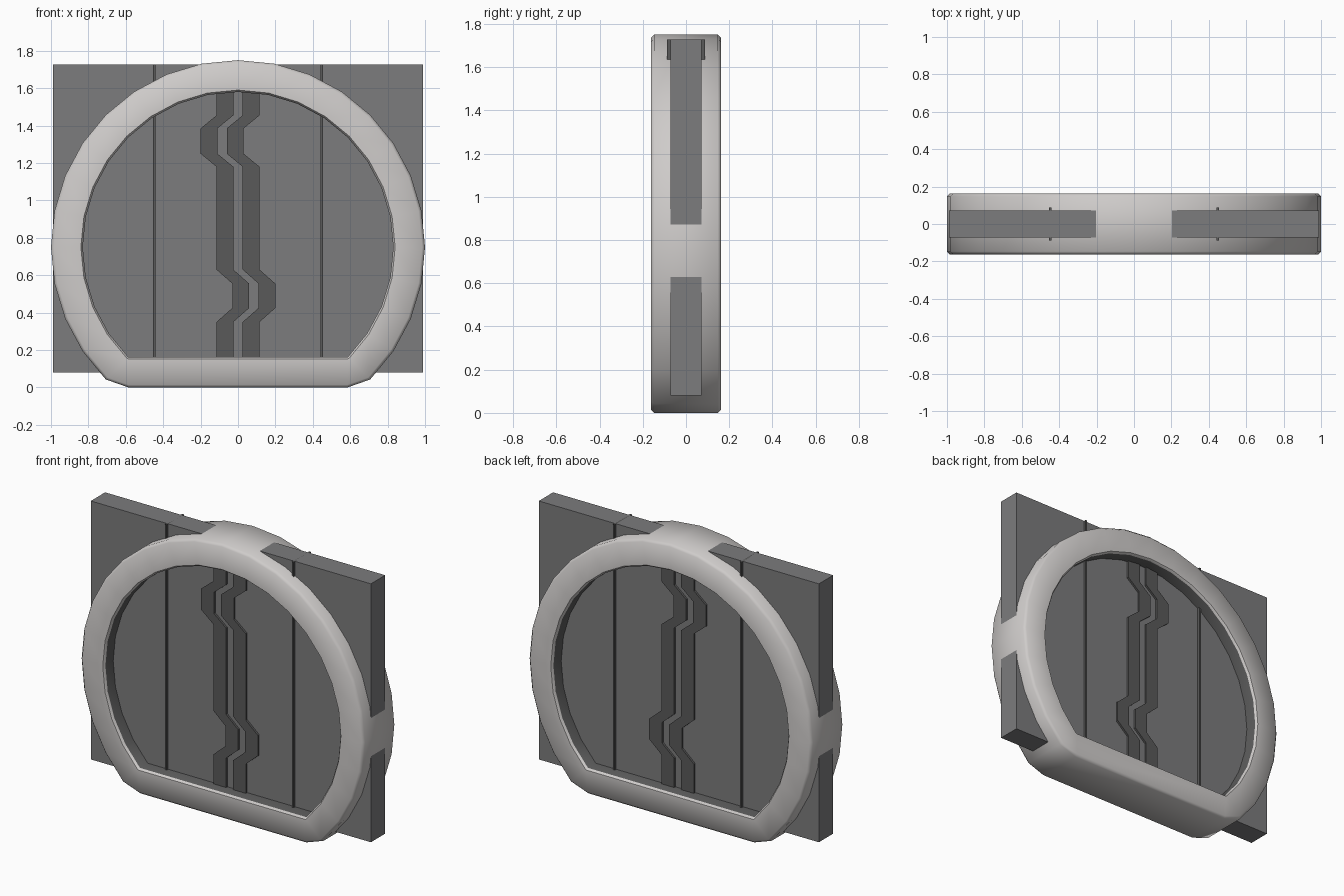
import bpy, bmesh, math

if "Cube" in bpy.data.objects:
    bpy.data.objects.remove(bpy.data.objects["Cube"])


def material(name, rgb):
    m = bpy.data.materials.new(name)
    m.diffuse_color = (*rgb, 1)
    m.use_nodes = True
    m.node_tree.nodes["Principled BSDF"].inputs["Base Color"].default_value = m.diffuse_color
    return m


FRAME = material("frame_grey", (0.62, 0.60, 0.59))
DOOR = material("door_grey", (0.2, 0.2, 0.205))
TRIM = material("trim_dark", (0.1, 0.1, 0.1))


def finish(bm, name, *mats):
    bmesh.ops.remove_doubles(bm, verts=bm.verts, dist=1e-5)
    bmesh.ops.recalc_face_normals(bm, faces=bm.faces)
    me = bpy.data.meshes.new(name)
    bm.to_mesh(me)
    bm.free()
    for m in mats:
        me.materials.append(m)
    ob = bpy.data.objects.new(name, me)
    bpy.context.collection.objects.link(ob)
    return ob


def ribbon(name, left, right, half_depth, mat):
    """Solid between two (x, z) lines with equal point counts, extruded along y."""
    bm = bmesh.new()
    rows = [[bm.verts.new((x, y, z)) for (x, z), y in
             ((l, -half_depth), (r, -half_depth), (r, half_depth), (l, half_depth))]
            for l, r in zip(left, right)]
    for a, b in zip(rows, rows[1:]):
        for i in range(4):
            j = (i + 1) % 4
            bm.faces.new((a[i], a[j], b[j], b[i]))
    bm.faces.new(rows[0])
    bm.faces.new(rows[-1][::-1])
    return finish(bm, name, mat)


# Round frame with flat sill: sweep a bevelled section between inner and outer outlines
R_IN, R_OUT, ZC = 0.83, 1.0, 0.75
stations = []
for i in range(25):
    a = math.radians(-45 + 11.25 * i)
    c, s = math.cos(a), math.sin(a)
    stations.append(((R_IN * c, ZC + R_IN * s), (R_OUT * c, ZC + R_OUT * s)))
for sx in (-1, 1):
    stations.append(((sx * R_IN * math.sqrt(0.5), ZC - R_IN * math.sqrt(0.5)), (sx * 0.585, 0)))
half = [(0, 0.15), (0.06, 0.163), (0.91, 0.163), (1, 0.147)]
section = half + [(t, -y) for t, y in reversed(half)]

bm = bmesh.new()
loops = [[bm.verts.new((p[0] + (q[0] - p[0]) * t, y, p[1] + (q[1] - p[1]) * t))
          for t, y in section] for p, q in stations]
n = len(section)
for k, a in enumerate(loops):
    b = loops[(k + 1) % len(loops)]
    for i in range(n):
        j = (i + 1) % n
        f = bm.faces.new((a[i], a[j], b[j], b[i]))
        f.smooth = True
        f.material_index = 1 if i == n - 1 else 0   # dark inner lining
frame = finish(bm, "round_frame", FRAME, TRIM)
bpy.context.view_layer.objects.active = frame
frame.select_set(True)
bpy.ops.object.shade_smooth_by_angle(angle=math.radians(50))

# Zigzag meeting line of the two sliding doors
TOP, BOTTOM = 1.728, 0.08
zig = [(0, BOTTOM), (0, 0.35), (0.085, 0.425), (0.085, 0.555), (0, 0.63),
       (0, 1.18), (-0.085, 1.25), (-0.085, 1.385), (0, 1.455), (0, TOP)]


def shifted(dx):
    return [(x + dx, z) for x, z in zig]


for side, sx in (("left", -1), ("right", 1)):
    # Door leaf
    edge = [(sx * 0.988, z) for _, z in zig]
    ribbon(side + "_door", edge, zig, 0.072, DOOR)
    # Raised zigzag edge trim
    ribbon(side + "_edge_trim", shifted(sx * 0.115), shifted(sx * 0.025), 0.085, TRIM)
    # Thin vertical seam rib
    x = sx * 0.448
    ribbon(side + "_seam_rib", [(x - 0.006, BOTTOM), (x - 0.006, TOP)],
           [(x + 0.006, BOTTOM), (x + 0.006, TOP)], 0.087, TRIM)
